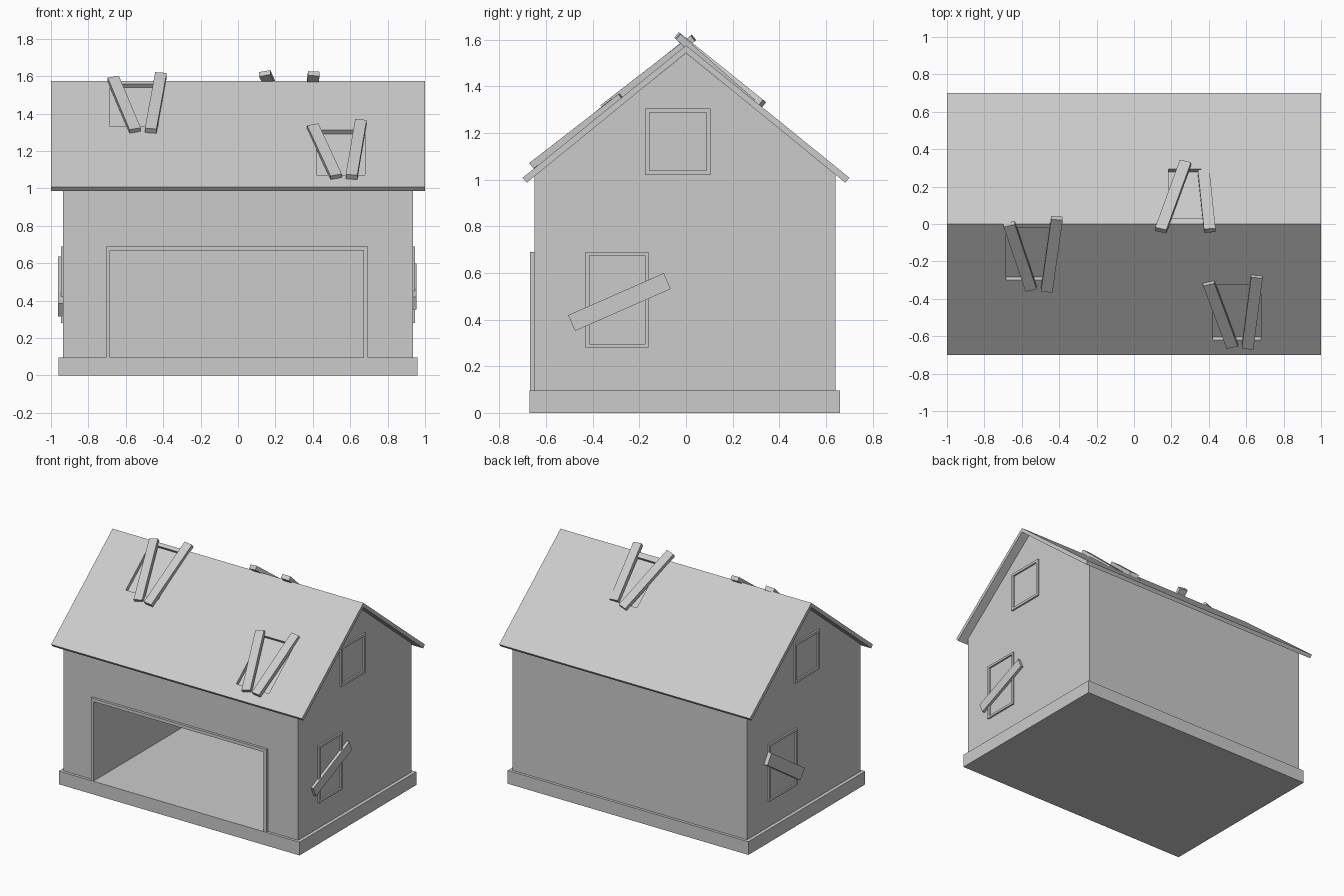
import bpy, bmesh
from mathutils import Vector, Matrix

if "Cube" in bpy.data.objects:
    bpy.data.objects.remove(bpy.data.objects["Cube"])

RIDGE, SLOPE = 1.575, 0.81


def make(name, bm):
    bmesh.ops.recalc_face_normals(bm, faces=bm.faces)
    me = bpy.data.meshes.new(name)
    bm.to_mesh(me)
    bm.free()
    ob = bpy.data.objects.new(name, me)
    bpy.context.collection.objects.link(ob)
    return ob


def box(name, lo, hi):
    bm = bmesh.new()
    lo, hi = Vector(lo), Vector(hi)
    bmesh.ops.create_cube(bm, size=1, matrix=Matrix.Translation((lo + hi) / 2) @ Matrix.Diagonal((*(hi - lo), 1)))
    return make(name, bm)


def prism(name, pts, axis, a, b):
    """Extrude a 2D outline along x (points are y,z) or y (points are x,z)."""
    bm = bmesh.new()
    put = (lambda p: (a, p[0], p[1])) if axis == 'x' else (lambda p: (p[0], a, p[1]))
    face = bm.faces.new([bm.verts.new(put(p)) for p in pts])
    ext = bmesh.ops.extrude_face_region(bm, geom=[face])
    move = Vector((b - a, 0, 0)) if axis == 'x' else Vector((0, b - a, 0))
    bmesh.ops.translate(bm, vec=move, verts=[v for v in ext['geom'] if isinstance(v, bmesh.types.BMVert)])
    return make(name, bm)


def beam(name, p, q, normal, width, thick):
    """Plank whose centre line runs from p to q, flat side facing normal."""
    p, q = Vector(p), Vector(q)
    u = (q - p).normalized()
    s = normal.cross(u).normalized()
    n = u.cross(s)
    bm = bmesh.new()
    rot = Matrix((u, s, n)).transposed().to_4x4()
    size = Matrix.Diagonal(((q - p).length, width, thick, 1))
    bmesh.ops.create_cube(bm, size=1, matrix=Matrix.Translation((p + q) / 2) @ rot @ size)
    return make(name, bm)


def cut(target, cutter):
    mod = target.modifiers.new("cut", 'BOOLEAN')
    mod.operation, mod.solver, mod.object = 'DIFFERENCE', 'EXACT', cutter
    cutter.hide_render = True
    bpy.context.view_layer.objects.active = target
    bpy.ops.object.modifier_apply(modifier=mod.name)
    bpy.data.objects.remove(cutter)


def on_roof(x, y, side, h):
    n = Vector((0, side * SLOPE, 1)).normalized()
    return Vector((x, y, RIDGE - SLOPE * side * y)) + n * h


# Foundation
box("foundation", (-.96, -.67, 0), (.96, .66, .095))

# House body with the deep garage opening
under = RIDGE - .033
body = prism("house_body", [(-.65, .095), (.64, .095), (.64, under - SLOPE * .64), (0, under),
                            (-.65, under - SLOPE * .65)], 'x', -.935, .935)
cut(body, box("opening_cutter", (-.685, -.8, .05), (.672, .6, .667)))

# Garage door frame
prism("door_frame", [(-.705, .095), (-.705, .69), (.695, .69), (.695, .095), (.672, .095),
                     (.672, .667), (-.685, .667), (-.685, .095)], 'y', -.668, -.648)

# Gable roof with three holes
roof = prism("roof", [(-.70, 1.008), (0, RIDGE), (.70, 1.008), (.682, .987), (0, 1.543), (-.682, .987)],
             'x', -1, 1)
holes = [(-.685, -.425, -.30, -.02, -1), (.42, .68, -.62, -.325, -1), (.185, .405, .03, .295, 1)]
for x0, x1, y0, y1, side in holes:
    xm = (x0 + x1) / 2
    n = Vector((0, side * SLOPE, 1))
    cut(roof, beam("hole_cutter", on_roof(xm, y0, side, 0), on_roof(xm, y1, side, 0), n, x1 - x0, .06))

# Loose planks nailed over the roof holes: ridge end, eave end, heights
planks = [((-.667, .005), (-.55, -.34), -1, .008, .010),
          ((-.412, .035), (-.467, -.345), -1, .005, .016),
          ((.40, -.31), (.525, -.645), -1, .008, .010),
          ((.657, -.275), (.607, -.65), -1, .005, .016),
          ((.143, -.04), (.275, .32), 1, .010, .012),
          ((.405, -.04), (.372, .29), 1, .008, -.010)]
for i, (a, b, side, ha, hb) in enumerate(planks):
    n = Vector((0, side * SLOPE, 1))
    beam(f"roof_plank_{i + 1}", on_roof(*a, side, ha), on_roof(*b, side, hb), n, .062, .03)


# Side window frames
def window(name, side, y0, y1, z0, z1, t=.016):
    xs = sorted((side * .93, side * .947))
    frame = box(name, (xs[0], y0, z0), (xs[1], y1, z1))
    cut(frame, box("pane_cutter", (xs[0] - .1, y0 + t, z0 + t), (xs[1] + .1, y1 - t, z1 - t)))


for side, label in ((1, "right"), (-1, "left")):
    window(f"{label}_attic_window", side, -.175, .105, 1.02, 1.305, .018)
window("right_window", 1, -.43, -.16, .28, .69)
window("left_window", -1, .08, .40, .28, .69)

# Planks across the lower windows
X = Vector((1, 0, 0))
beam("right_window_plank", (.944, -.49, .385), (.944, -.08, .565), X, .074, .022)
beam("left_window_plank", (-.949, .425, .60), (-.949, .048, .35), X, .085, .028)
